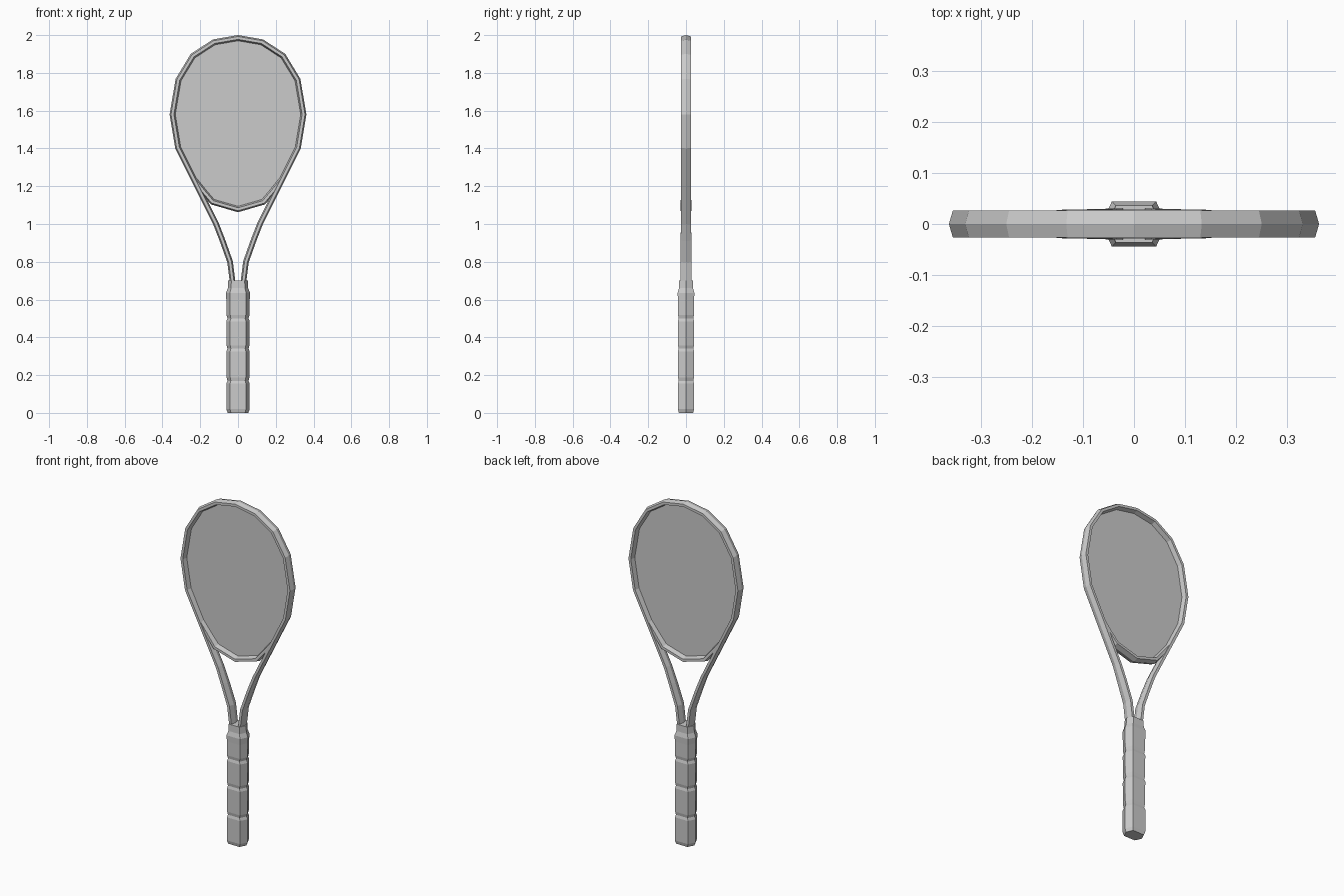
import bpy, bmesh
from mathutils import Vector

if "Cube" in bpy.data.objects:
    bpy.data.objects.remove(bpy.data.objects["Cube"])


def make_object(name, bm):
    bmesh.ops.recalc_face_normals(bm, faces=bm.faces)
    mesh = bpy.data.meshes.new(name)
    bm.to_mesh(mesh)
    bm.free()
    obj = bpy.data.objects.new(name, mesh)
    bpy.context.collection.objects.link(obj)
    return obj


def skin(name, rings):
    """Join equal-sized vertex rings with quads and cap both ends."""
    bm = bmesh.new()
    rows = [[bm.verts.new(p) for p in ring] for ring in rings]
    n = len(rows[0])
    for a, b in zip(rows, rows[1:]):
        for i in range(n):
            j = (i + 1) % n
            bm.faces.new((a[i], a[j], b[j], b[i]))
    bm.faces.new(rows[0])
    bm.faces.new(rows[-1])
    return make_object(name, bm)


def hex_bar(name, half, w):
    """Sweep a mitred hexagonal bar along a path mirrored in x.
    half: (x, z, half_depth), last point lies on x = 0."""
    path = half + [(-x, z, d) for x, z, d in reversed(half[:-1])]
    pts = [Vector((x, z)) for x, z, d in path]
    rings = []
    for i, p in enumerate(pts):
        a = (p - pts[i - 1]).normalized() if i else (pts[1] - p).normalized()
        b = (pts[i + 1] - p).normalized() if i < len(pts) - 1 else a
        t = (a + b).normalized()
        n = Vector((t.y, -t.x)) / max(t.dot(a), 0.5)
        d = path[i][2]
        section = [(1, 0), (0.5, 1), (-0.5, 1), (-1, 0), (-0.5, -1), (0.5, -1)]
        rings.append([(p.x + n.x * w * u, d * v, p.y + n.y * w * u)
                      for u, v in section])
    return skin(name, rings)


# Head hoop with the two throat arms
hex_bar("frame", [
    (0.027, 0.68, 0.030), (0.042, 0.80, 0.030), (0.083, 0.915, 0.029),
    (0.118, 1.005, 0.026), (0.318, 1.405, 0.026), (0.347, 1.58, 0.026),
    (0.316, 1.763, 0.026), (0.239, 1.89, 0.026), (0.127, 1.963, 0.026),
    (0, 1.985, 0.026)], 0.015)

# Bridge closing the lower end of the head
hex_bar("throat_bridge", [
    (0.234, 1.237, 0.022), (0.18, 1.17, 0.024),
    (0.135, 1.117, 0.028), (0, 1.078, 0.028)], 0.015)

# Flat string bed
edge = [(0.127, 1.963), (0.239, 1.89), (0.316, 1.763), (0.347, 1.58),
        (0.318, 1.405), (0.234, 1.24), (0.135, 1.117)]
outline = ([(0, 1.985)] + edge + [(0, 1.08)]
           + [(-x, z) for x, z in reversed(edge)])
bm = bmesh.new()
bm.faces.new([bm.verts.new((x, 0, z)) for x, z in outline])
make_object("string_bed", bm)

# Six-sided grip with wrapped bands
profile = [(0.0, 0.88), (0.02, 1.0)]
for z in (0.17, 0.34, 0.50):
    profile += [(z - 0.015, 1.0), (z, 0.9), (z + 0.018, 0.98)]
profile += [(0.60, 1.0), (0.635, 1.03), (0.66, 0.87), (0.70, 0.84)]
hexagon = [(0.062, 0), (0.042, 0.043), (-0.042, 0.043),
           (-0.062, 0), (-0.042, -0.043), (0.042, -0.043)]
skin("grip", [[(x * s, y * s, z) for x, y in hexagon] for z, s in profile])
